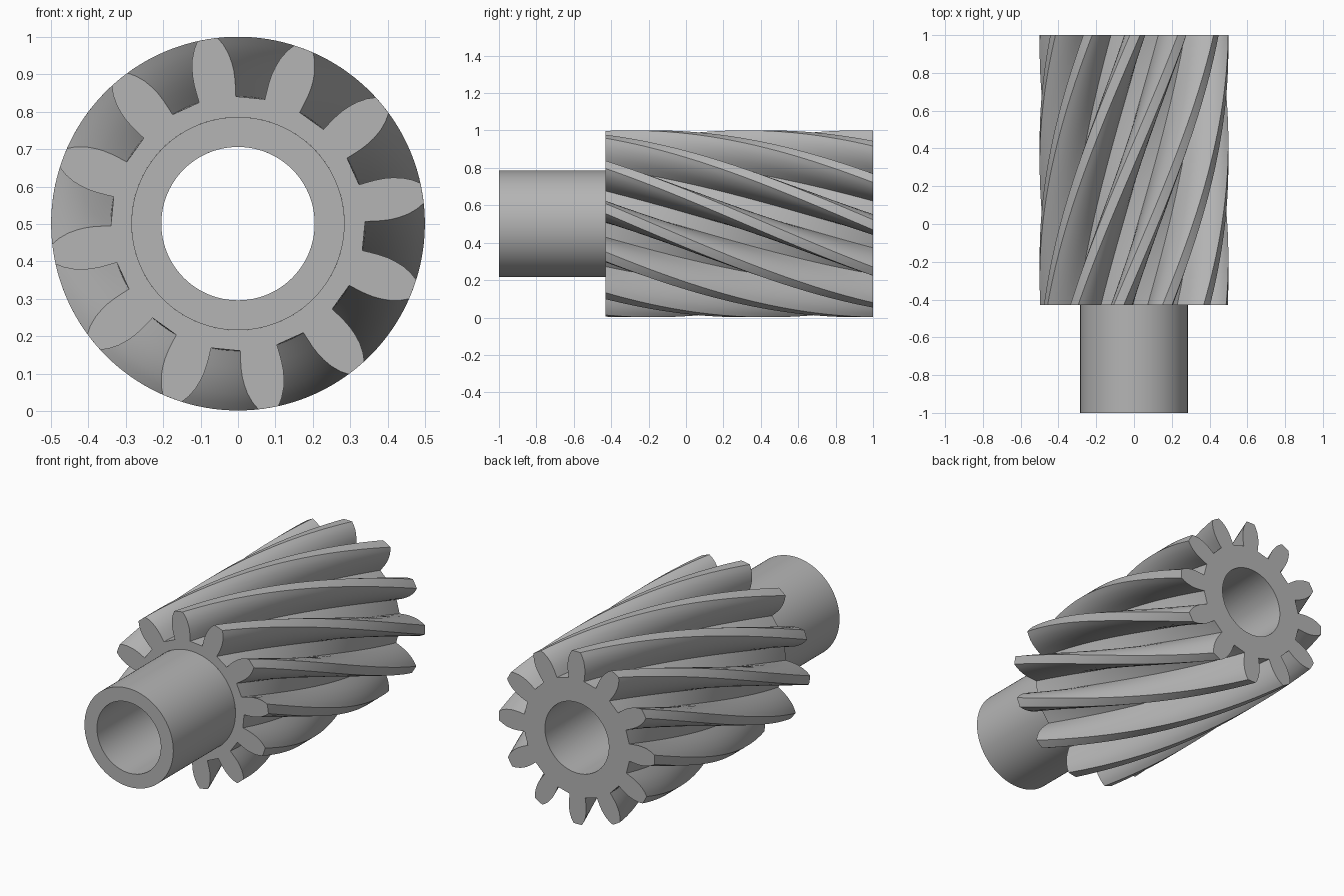
import bpy, bmesh, math

if "Cube" in bpy.data.objects:
    bpy.data.objects.remove(bpy.data.objects["Cube"])

TEETH = 12
CZ = 0.501                      # axis height
OUTER, HUB, BORE = 0.4995, 0.285, 0.205
Y0, Y1, YHUB = -0.43, 1.0, -1.0
TWIST = 70.0                    # degrees over the gear length
PHASE = -9.4                    # first tooth at the front, clockwise from up
STEPS = 48

steel = bpy.data.materials.new("grey_steel")
steel.diffuse_color = (0.46, 0.46, 0.46, 1)
steel.use_nodes = True
steel.node_tree.nodes["Principled BSDF"].inputs["Base Color"].default_value = steel.diffuse_color


def tooth_profile():
    """Polar outline (radius, degrees) of all teeth and slot floors."""
    flank = [(0.34, 8.4), (0.36, 8.35), (0.385, 8.2), (0.41, 7.8), (0.43, 7.2),
             (0.455, 6.2), (0.48, 4.7), (OUTER, 3.1)]
    tooth = [(r, -a) for r, a in flank]
    tooth += [(OUTER, a) for a in (-1.05, 1.05)]
    tooth += flank[::-1]
    # flat slot floor up to the next tooth
    half = 15 - 8.4
    for k in (-0.6, -0.2, 0.2, 0.6):
        a = k * half
        tooth.append((0.34 * math.cos(math.radians(half)) / math.cos(math.radians(a)), 15 + a))
    return [(r, a + PHASE + i * 360 / TEETH) for i in range(TEETH) for r, a in tooth]


def circle(radius, n=96):
    return [(radius, i * 360 / n) for i in range(n)]


def skin(name, rows):
    """Bridge a list of (polar outline, y, turn) rows into one surface."""
    bm = bmesh.new()
    loops = []
    for outline, y, turn in rows:
        loop = []
        for r, a in outline:
            t = math.radians(a + turn)
            loop.append(bm.verts.new((r * math.sin(t), y, CZ + r * math.cos(t))))
        loops.append(loop)
    for a, b in zip(loops, loops[1:]):
        n = len(a)
        for i in range(n):
            j = (i + 1) % n
            bm.faces.new((a[i], b[i], b[j], a[j]))
    bmesh.ops.recalc_face_normals(bm, faces=bm.faces)
    # open surfaces: make sure the outermost face points away from the axis
    far = max(bm.faces, key=lambda f: math.hypot(f.calc_center_median().x,
                                                 f.calc_center_median().z - CZ))
    c = far.calc_center_median()
    if far.normal.x * c.x + far.normal.z * (c.z - CZ) < 0:
        bmesh.ops.reverse_faces(bm, faces=bm.faces)
    me = bpy.data.meshes.new(name)
    bm.to_mesh(me)
    bm.free()
    me.materials.append(steel)
    ob = bpy.data.objects.new(name, me)
    bpy.context.collection.objects.link(ob)
    bpy.ops.object.select_all(action='DESELECT')
    ob.select_set(True)
    bpy.context.view_layer.objects.active = ob
    bpy.ops.object.shade_smooth_by_angle(angle=math.radians(30))
    return ob


# helical gear: front face, twisted teeth, back face, bore
teeth = tooth_profile()
hub_ring = [(HUB, a) for r, a in teeth]
bore_ring = [(BORE, a) for r, a in teeth]
path = [(Y0 + (Y1 - Y0) * i / STEPS, TWIST * i / STEPS) for i in range(STEPS + 1)]
rows = [(hub_ring, Y0, 0)]
rows += [(teeth, y, t) for y, t in path]
rows += [(bore_ring, y, t) for y, t in reversed(path)]
skin("helical_gear", rows)

# plain hollow hub in front of the gear
skin("hub_sleeve", [(circle(BORE), Y0, 0), (circle(BORE), YHUB, 0),
                    (circle(HUB), YHUB, 0), (circle(HUB), Y0, 0)])
